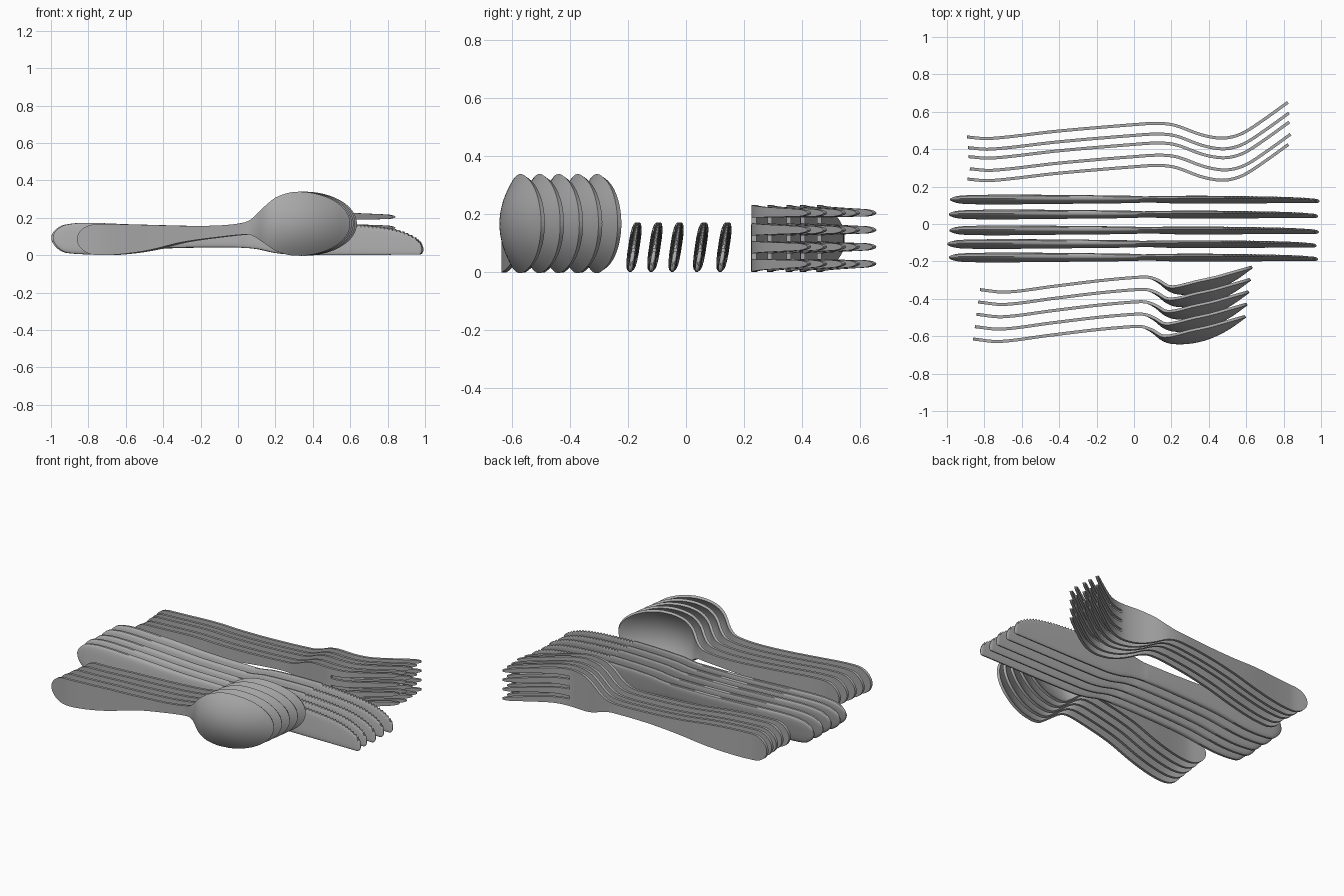
import bpy, bmesh, math

if "Cube" in bpy.data.objects:
    bpy.data.objects.remove(bpy.data.objects["Cube"])

steel = bpy.data.materials.new("steel_grey")
steel.diffuse_color = (0.40, 0.40, 0.40, 1)
steel.use_nodes = True
steel.node_tree.nodes["Principled BSDF"].inputs["Base Color"].default_value = steel.diffuse_color


def curve(keys, x):
    """Smooth interpolation through (x, value) keys."""
    n = len(keys)
    if x <= keys[0][0]:
        return keys[0][1]
    if x >= keys[-1][0]:
        return keys[-1][1]

    def slope(i):
        a, b = keys[max(i - 1, 0)], keys[min(i + 1, n - 1)]
        return (b[1] - a[1]) / (b[0] - a[0])
    i = max(k for k in range(n - 1) if keys[k][0] <= x)
    (x0, v0), (x1, v1) = keys[i], keys[i + 1]
    d = x1 - x0
    u = (x - x0) / d
    return ((2*u**3 - 3*u*u + 1) * v0 + (u**3 - 2*u*u + u) * d * slope(i)
            + (3*u*u - 2*u**3) * v1 + (u**3 - u*u) * d * slope(i + 1))


def round_end(d, r):
    """Width factor at distance d from an end with rounding length r."""
    d = min(max(d, 0), r)
    return max(0.04, math.sqrt(1 - ((r - d) / r) ** 2))


def stations(x0, x1, n, r):
    """Even stations, with extra ones crowded at both ends."""
    ends = [r * (1 - math.cos(math.pi / 2 * k / 9)) for k in range(9)]
    mid = [x0 + r + (x1 - x0 - 2 * r) * k / n for k in range(n + 1)]
    return [x0 + e for e in ends] + mid + [x1 - e for e in reversed(ends)]


def finish(name, bm, thickness, places):
    """Make the first piece, thicken it, then lay copies at the given places."""
    bmesh.ops.recalc_face_normals(bm, faces=bm.faces)
    me = bpy.data.meshes.new(name)
    bm.to_mesh(me)
    bm.free()
    me.materials.append(steel)
    ob = bpy.data.objects.new(name, me)
    bpy.context.collection.objects.link(ob)
    bpy.ops.object.select_all(action='DESELECT')
    ob.select_set(True)
    bpy.context.view_layer.objects.active = ob
    if thickness:
        mod = ob.modifiers.new("thickness", 'SOLIDIFY')
        mod.thickness = thickness
        mod.offset = 0
        bpy.ops.object.modifier_apply(modifier=mod.name)
    bpy.ops.object.shade_smooth_by_angle(angle=math.radians(35))
    for k, (dx, dy) in enumerate(places):
        piece = ob if k == 0 else ob.copy()
        if k:
            bpy.context.collection.objects.link(piece)
        piece.name = f"{name}_{k + 1}"
        piece.location = (dx, dy, 0)


def sheet(xs, ts, point, keep=lambda x, t: True):
    """Grid over stations xs and cross positions ts."""
    bm = bmesh.new()
    g = [[bm.verts.new(point(x, t)) for t in ts] for x in xs]
    for i in range(len(xs) - 1):
        for j in range(len(ts) - 1):
            if keep((xs[i] + xs[i+1]) / 2, (ts[j] + ts[j+1]) / 2):
                bm.faces.new((g[i][j], g[i+1][j], g[i+1][j+1], g[i][j+1]))
    bmesh.ops.delete(bm, geom=[v for v in bm.verts if not v.link_faces], context='VERTS')
    return bm


# Spoons: handle and cupped bowl, standing on edge
S0, S1 = -0.86, 0.595
s_path = [(-.86, -.615), (-.72, -.628), (-.45, -.595), (-.2, -.565), (.0, -.548), (.05, -.55),
          (.1, -.568), (.15, -.597), (.2, -.595), (.3, -.57), (.4, -.548), (.5, -.52), (.6, -.492)]
s_mid = [(-.86, .085), (-.7, .083), (-.5, .092), (-.3, .113), (-.1, .128), (.03, .142), (.15, .162), (.3, .168)]
s_half = [(-.86, .078), (-.7, .083), (-.5, .070), (-.3, .044), (-.1, .031), (.03, .032),
          (.08, .045), (.15, .10), (.2, .138), (.27, .162), (.33, .167)]
s_depth = [(.06, 0), (.15, .018), (.2, .038), (.3, .062), (.4, .06), (.5, .040), (.595, 0)]


def spoon_point(x, t):
    w = curve(s_half, x) * round_end(x - S0, .1) * round_end(S1 - x, .28)
    return (x, curve(s_path, x) - curve(s_depth, x) * (1 - t * t), curve(s_mid, x) + w * t)


finish("spoon", sheet(stations(S0, S1, 70, .08), [-1 + k / 8 for k in range(17)], spoon_point),
       .016, [(.009 * k, .066 * k) for k in range(5)])

# Forks: handle, curved head and four tapering tines
F0, F1, ROOT = -0.89, 0.825, 0.49
f_path = [(-.89, .24), (-.77, .232), (-.4, .272), (0, .306), (.13, .313), (.22, .303), (.35, .256),
          (.42, .239), (.48, .234), (.54, .244), (.6, .269), (.7, .335), (.825, .425)]
f_mid = [(-.89, .085), (-.7, .083), (-.5, .09), (-.1, .108), (.2, .115), (.4, .117)]
f_half = [(-.89, .078), (-.7, .081), (-.5, .070), (-.3, .046), (-.1, .032), (.13, .03),
          (.2, .045), (.28, .082), (.36, .107), (.45, .115), (.6, .112), (.825, .108)]
TINE, PITCH = 0.19, 0.54   # tine half width and spacing across the head
centres = [(k - 1.5) * PITCH for k in range(4)]
fork_ts = [c + s * TINE for c in centres for s in (-1, -.5, 0, .5, 1)]


def fork_point(x, t):
    w = curve(f_half, x) * round_end(x - F0, .1)
    if x > ROOT:
        c = min(centres, key=lambda q: abs(q - t))
        t = c + (t - c) * (1 - .45 * (x - ROOT) / (F1 - ROOT)) * round_end(F1 - x, .05)
    return (x, curve(f_path, x), curve(f_mid, x) + w * t)


finish("fork", sheet(stations(F0, F1, 80, .06), fork_ts, fork_point,
                     lambda x, t: x < ROOT or min(abs(t - c) for c in centres) < TINE),
       .016, [(0, 0), (.012, .055), (.005, .12), (.003, .168), (-.003, .225)])

# Knives: thick handle, flat blade, toothed upper edge
K0, K1 = -0.99, 0.985
k_hi = [(-.99, .15), (-.85, .172), (-.6, .166), (-.3, .152), (0, .148), (.05, .15), (.15, .164),
        (.4, .172), (.6, .168), (.8, .148), (.9, .12), (.96, .085), (.985, .055)]
k_lo = [(-.99, .035), (-.9, .01), (-.75, .005), (-.5, .03), (-.2, .04), (0, .04),
        (.1, .033), (.2, .012), (.3, .002), (.985, .002)]
k_thick = [(-.99, .014), (-.85, .018), (-.6, .020), (-.2, .018), (0, .015), (.05, .012),
           (.2, .013), (.5, .012), (.985, .008)]
bm = bmesh.new()
rings = []
for i, x in enumerate(stations(K0, K1, 180, .03)):
    lo, hi, h = curve(k_lo, x), curve(k_hi, x), curve(k_thick, x)
    f = round_end(x - K0, .07) * round_end(K1 - x, .02)
    notch = i % 2 and .48 < x < .97
    if notch:
        hi -= .009
    mid, half = (lo + hi) / 2, (hi - lo) / 2 * f
    ring = []
    for k in range(20):
        a = 2 * math.pi * (k + .5) / 20
        c, s = math.cos(a), math.sin(a)
        y = math.copysign(abs(c) ** .55, c) * h * max(f, .3)
        z = mid + math.copysign(abs(s) ** .6, s) * half
        if notch and s > .8:
            y *= .6
        ring.append(bm.verts.new((x, y + .15 * (z - .085), z)))
    rings.append(ring)
for a, b in zip(rings, rings[1:]):
    for k in range(20):
        bm.faces.new((a[k], b[k], b[(k + 1) % 20], a[(k + 1) % 20]))
bm.faces.new(rings[0])
bm.faces.new(rings[-1])
finish("knife", bm, 0, [(0, -.18), (-.008, -.108), (.003, -.035), (0, .05), (.007, .13)])
